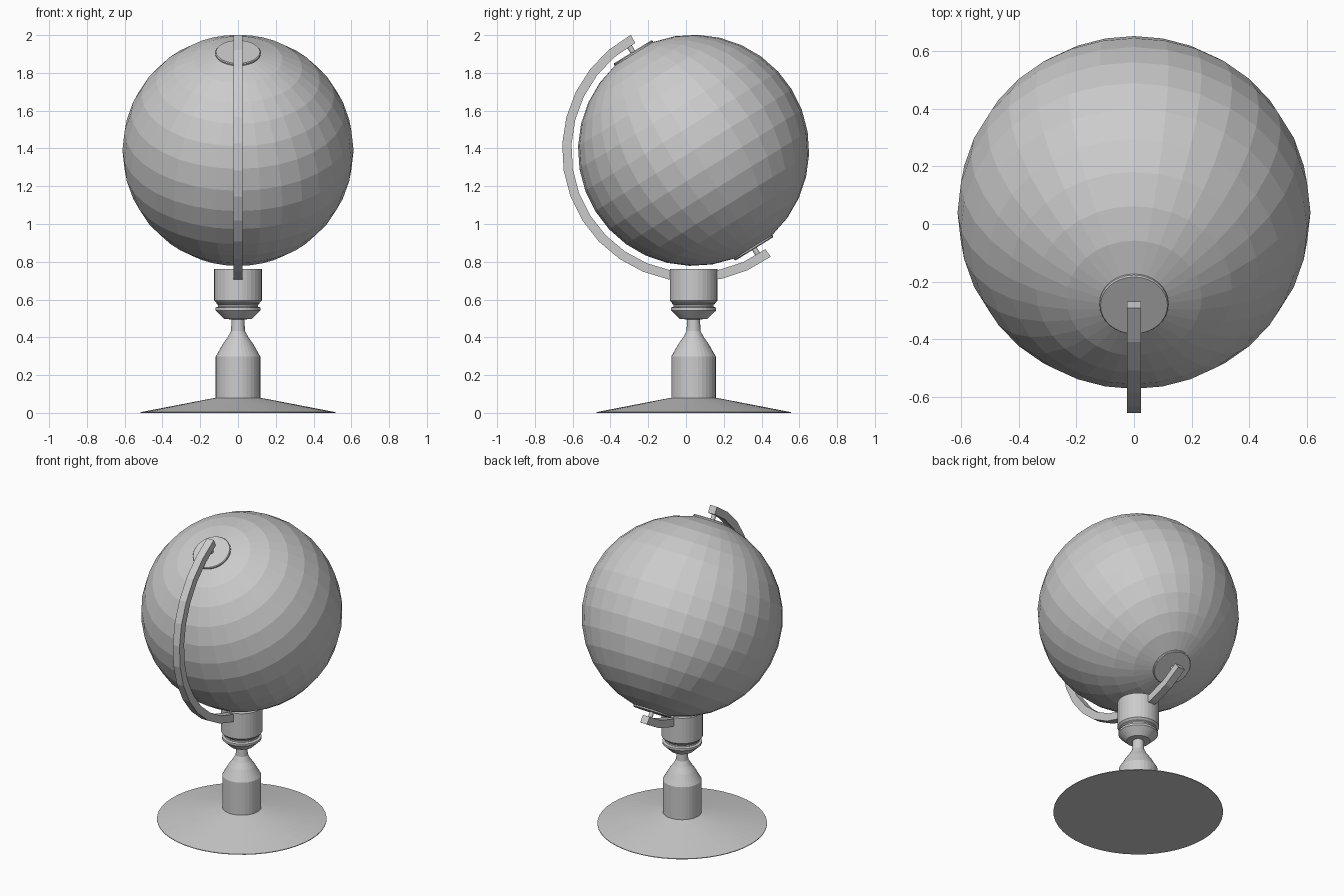
import bpy, bmesh, math
from mathutils import Matrix, Vector

if "Cube" in bpy.data.objects:
    bpy.data.objects.remove(bpy.data.objects["Cube"])

CY, CZ, R = 0.04, 1.39, 0.612      # globe centre and radius
TILT = math.radians(31.7)          # axis leans toward the front
mat = bpy.data.materials.new("plain grey")
mat.diffuse_color = (0.6, 0.6, 0.6, 1)
mat.use_nodes = True
mat.node_tree.nodes["Principled BSDF"].inputs["Base Color"].default_value = mat.diffuse_color


def finish(name, bm, matrix=Matrix()):
    bmesh.ops.recalc_face_normals(bm, faces=bm.faces)
    me = bpy.data.meshes.new(name)
    bm.to_mesh(me)
    bm.free()
    me.materials.append(mat)
    ob = bpy.data.objects.new(name, me)
    bpy.context.collection.objects.link(ob)
    ob.matrix_world = matrix
    return ob


def lathe(name, profile, sides=32, matrix=Matrix()):
    """Closed turned part from (radius, height) points."""
    bm = bmesh.new()
    rings = [[bm.verts.new((r * math.cos(2 * math.pi * i / sides),
                            r * math.sin(2 * math.pi * i / sides), z))
              for i in range(sides)] for r, z in profile]
    for a, b in zip(rings, rings[1:]):
        for i in range(sides):
            j = (i + 1) % sides
            bm.faces.new((a[i], a[j], b[j], b[i]))
    bm.faces.new(rings[0])
    bm.faces.new(rings[-1])
    return finish(name, bm, matrix)


# stand: foot, pedestal, turned collar and cup
at = Matrix.Translation((0, CY, 0))
lathe("base_foot", [(0.515, 0), (0.515, 0.004), (0.12, 0.08)], 48, at)
lathe("pedestal", [(0.118, 0.07), (0.118, 0.298), (0.08, 0.365), (0.055, 0.40),
                   (0.037, 0.433), (0.034, 0.50)], 32, at)
lathe("collar", [(0.034, 0.495), (0.072, 0.497), (0.12, 0.543), (0.12, 0.557),
                 (0.106, 0.562), (0.106, 0.572), (0.114, 0.578), (0.114, 0.59)], 32, at)
lathe("cup", [(0.114, 0.582), (0.126, 0.594), (0.126, 0.763)], 32, at)

# globe with tilted axis
tilted = Matrix.Translation((0, CY, CZ)) @ Matrix.Rotation(TILT, 4, 'X')
bm = bmesh.new()
bmesh.ops.create_uvsphere(bm, u_segments=32, v_segments=16, radius=R)
finish("globe", bm, tilted)

# pole plates and pivot pins
for side, s in (("top", 1), ("bottom", -1)):
    lathe(side + "_pole_plate", [(0.12, s * 0.59), (0.12, s * 0.608), (0.116, s * 0.613)], 32, tilted)
    lathe(side + "_pivot_pin", [(0.014, s * 0.6), (0.014, s * 0.66)], 12, tilted)

# meridian arm: rectangular section swept round the front of the globe
bm = bmesh.new()
steps, a0, a1 = 16, math.radians(118.5), math.radians(306)
sections = []
for i in range(steps + 1):
    a = a0 + (a1 - a0) * i / steps
    sections.append([bm.verts.new((x, CY + r * math.cos(a), CZ + r * math.sin(a)))
                     for x, r in ((-0.025, 0.647), (0.025, 0.647), (0.025, 0.696), (-0.025, 0.696))])
for p, q in zip(sections, sections[1:]):
    for k in range(4):
        n = (k + 1) % 4
        bm.faces.new((p[k], p[n], q[n], q[k]))
bm.faces.new(sections[0])
bm.faces.new(sections[-1])
finish("meridian_arm", bm)
